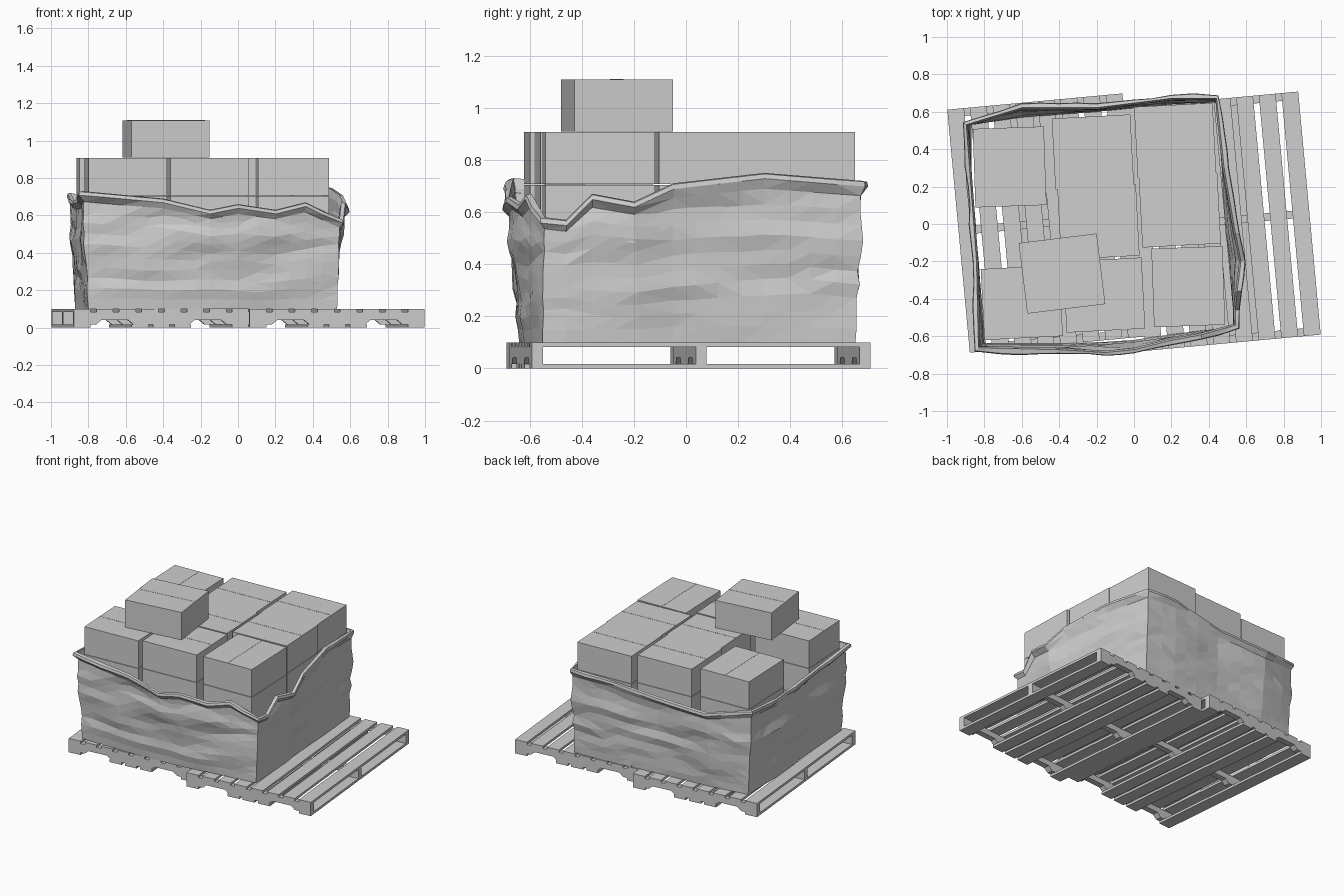
import bpy, bmesh, math
from mathutils import Vector, Matrix, noise

cube = bpy.data.objects.get("Cube")
if cube:
    bpy.data.objects.remove(cube, do_unlink=True)

shade = (0.62, 0.62, 0.62, 1)
grey = bpy.data.materials.new("plain grey")
grey.use_nodes = True
grey.diffuse_color = shade
grey.node_tree.nodes["Principled BSDF"].inputs["Base Color"].default_value = shade


def finish(bm, name, location=(0, 0, 0), turn=0):
    """Turn a bmesh into a named, flat shaded object."""
    mesh = bpy.data.meshes.new(name)
    bm.to_mesh(mesh)
    bm.free()
    mesh.materials.append(grey)
    obj = bpy.data.objects.new(name, mesh)
    obj.location = location
    obj.rotation_euler.z = math.radians(turn)
    bpy.context.collection.objects.link(obj)


def add_block(bm, center, size):
    matrix = Matrix.Translation(center) @ Matrix.Diagonal((*size, 1))
    bmesh.ops.create_cube(bm, size=1, matrix=matrix)


def add_stringer(bm, y, thick, low, high, half):
    """Notched beam: a side profile extruded across its thickness."""
    profile = [(-half, high), (-half, low)]
    for mid in (-0.25, 0.25):
        profile += [(mid - 0.1, low), (mid - 0.07, low + 0.025),
                    (mid + 0.07, low + 0.025), (mid + 0.1, low)]
    profile += [(half, low), (half, high)]
    face = bm.faces.new([bm.verts.new((x, y - thick / 2, z)) for x, z in profile])
    grown = bmesh.ops.extrude_face_region(bm, geom=[face])
    moved = [v for v in grown["geom"] if isinstance(v, bmesh.types.BMVert)]
    bmesh.ops.translate(bm, verts=moved, vec=(0, thick, 0))


# Pallets: slats on top, three notched stringers, bottom boards
def make_pallet(name, location):
    width, depth, height, board, slat, beam = 0.94, 1.305, 0.1, 0.017, 0.09, 0.042
    edge = (width - slat) / 2
    bm = bmesh.new()
    for i in range(8):
        x = -edge + i * 2 * edge / 7
        add_block(bm, (x, 0, height - board / 2), (slat, depth, board))
    for x in (-edge, -0.115, 0, 0.115, edge):
        add_block(bm, (x, 0, board / 2), (slat, depth, board))
    for side in (-1, 0, 1):
        add_stringer(bm, side * (depth - beam) / 2, beam, board, height - board, width / 2)
    bmesh.ops.recalc_face_normals(bm, faces=bm.faces)
    finish(bm, name, location, 5.3)


make_pallet("left_pallet", (-0.47, 0.005, 0))
make_pallet("right_pallet", (0.47, 0.015, 0))


# Cartons: stacked columns, each carton with a thin lid seam
def make_carton(name, x, y, z, turn, height):
    bm = bmesh.new()
    add_block(bm, (0, 0, height / 2), (0.42, 0.38, height - 0.003))
    add_block(bm, (0, 0, height - 0.001), (0.42, 0.002, 0.0015))
    finish(bm, name, (x, y, z), turn)


columns = {
    "back_left": (-0.665, 0.305, 92),
    "back_middle": (-0.22, 0.385, 3),
    "back_right": (0.22, 0.447, 3),
    "center": (-0.19, 0.01, 3),
    "middle_right": (0.245, 0.075, 3),
    "front_left": (-0.6, -0.42, 3),
    "front_middle": (-0.16, -0.38, 3),
    "front_right": (0.29, -0.335, 92),
}
layer = 0.202
for name, (x, y, turn) in columns.items():
    for level in range(4):
        make_carton(f"{name}_carton_{level + 1}", x, y, 0.1 + level * layer, turn, layer)
make_carton("loose_top_carton", -0.385, -0.265, 0.908, 7, 0.202)

# Wrap: outline stations as foot x, foot y, rim x, rim y, rim height
stations = [
    (-.8, -.64, -.83, -.66, .73),
    (-.4, -.64, -.4, -.67, .69),
    (-.15, -.63, -.15, -.685, .63),
    (0, -.62, 0, -.67, .66),
    (.2, -.59, .2, -.62, .63),
    (.36, -.57, .36, -.59, .67),
    (.53, -.55, .54, -.54, .58),
    (.53, -.46, .54, -.46, .57),
    (.52, -.36, .55, -.36, .67),
    (.51, -.18, .57, -.2, .64),
    (.49, -.05, .54, -.05, .71),
    (.47, .3, .48, .3, .75),
    (.44, .65, .44, .67, .72),
    (.2, .64, .2, .67, .72),
    (-.2, .6, -.2, .62, .67),
    (-.6, .57, -.6, .62, .66),
    (-.87, .53, -.895, .53, .72),
    (-.87, .2, -.87, .2, .68),
    (-.83, -.2, -.84, -.2, .69),
]


def sample_outline(step):
    """Even columns along the outline, keeping every station."""
    result = []
    for a, b in zip(stations, stations[1:] + stations[:1]):
        length = math.hypot(b[0] - a[0], b[1] - a[1])
        count = max(1, round(length / step))
        for i in range(count):
            f = i / count
            result.append([p + (q - p) * f for p, q in zip(a, b)])
    return result


def make_wrap():
    bm = bmesh.new()
    cols = sample_outline(0.1)
    n = len(cols)
    rows = 11
    grid = []
    for i, (fx, fy, rx, ry, rim) in enumerate(cols):
        before, after = cols[i - 1], cols[(i + 1) % n]
        out = Vector((after[1] - before[1], before[0] - after[0], 0)).normalized()
        foot, top = Vector((fx, fy, 0.1)), Vector((rx, ry, rim))
        column = []
        for r in range(rows):
            t = r / rows
            p = foot.lerp(top, t)
            # Sagging creases, calm at the foot, with a slight ledge halfway
            fold = noise.noise(Vector((p.x * 3, p.y * 3, p.z * 13)))
            sag = noise.noise(Vector((p.x * 4 + 7, p.y * 4, p.z * 5)))
            amount = min(1, t * 4)
            ledge = 0.012 * max(0, 1 - abs(p.z - 0.48) / 0.08)
            p += out * amount * (0.004 + 0.02 * fold + ledge)
            p.z += 0.035 * sag * amount * (1 - t)
            column.append(p)
        # Thin flared lip rolled over and tucked down inside
        flare = 0.026 + 0.018 * noise.noise(Vector((rx * 5, ry * 5, 3)))
        for offset, drop in ((flare, 0.022), (flare * 0.85, 0.004),
                             (0.002, 0), (-0.008, 0.04), (-0.005, 0.16)):
            column.append(top + out * offset - Vector((0, 0, drop)))
        grid.append([bm.verts.new(p) for p in column])
    for i in range(n):
        a, b = grid[i], grid[(i + 1) % n]
        for r in range(len(a) - 1):
            bm.faces.new((a[r], b[r], b[r + 1], a[r + 1]))
    bmesh.ops.triangulate(bm, faces=bm.faces)
    finish(bm, "plastic_wrap")


make_wrap()
